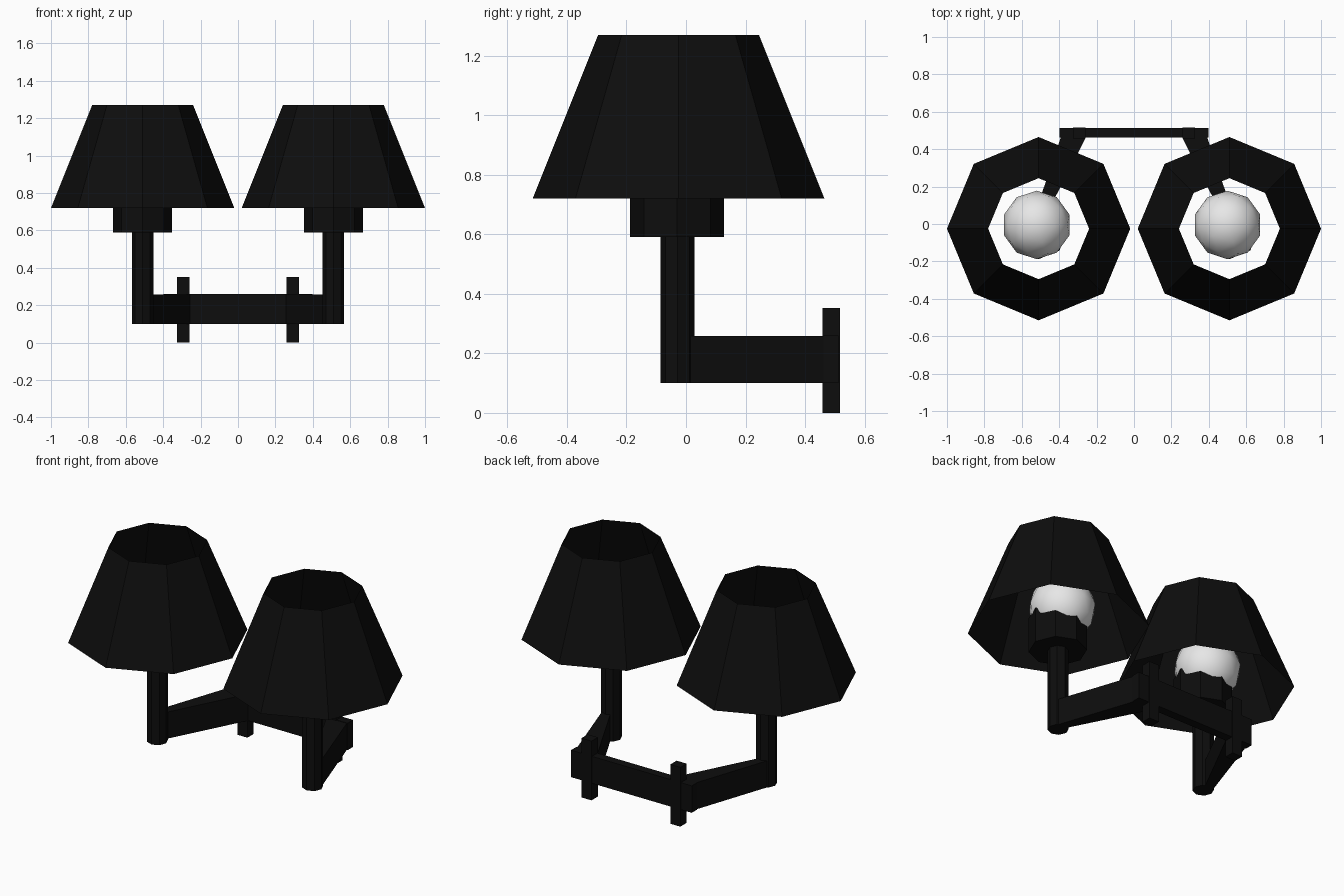
import bpy, bmesh
from mathutils import Matrix

cube = bpy.data.objects.get("Cube")
if cube:
    bpy.data.objects.remove(cube, do_unlink=True)


def material(name, rgb):
    m = bpy.data.materials.new(name)
    m.use_nodes = True
    m.diffuse_color = (*rgb, 1)
    m.node_tree.nodes["Principled BSDF"].inputs["Base Color"].default_value = (*rgb, 1)
    return m


black = material("matte_black", (0.004, 0.004, 0.004))
white = material("bulb_white", (0.8, 0.8, 0.8))


def finish(name, bm, mat, smooth=False):
    bmesh.ops.recalc_face_normals(bm, faces=bm.faces)
    mesh = bpy.data.meshes.new(name)
    bm.to_mesh(mesh)
    bm.free()
    mesh.materials.append(mat)
    for p in mesh.polygons:
        p.use_smooth = smooth
    obj = bpy.data.objects.new(name, mesh)
    bpy.context.collection.objects.link(obj)
    return obj


def octagon(name, x, y, z0, z1, r0, r1, capped=True):
    """Eight-sided upright column or cone."""
    bm = bmesh.new()
    bmesh.ops.create_cone(bm, cap_ends=capped, segments=8, radius1=r0, radius2=r1,
                          depth=z1 - z0,
                          matrix=Matrix.Translation((x, y, (z0 + z1) / 2)))
    return finish(name, bm, black)


def prism(name, outline, z0, z1):
    """Upright prism from a plan outline."""
    bm = bmesh.new()
    face = bm.faces.new([bm.verts.new((x, y, z0)) for x, y in outline])
    top = bmesh.ops.extrude_face_region(bm, geom=[face])
    verts = [v for v in top["geom"] if isinstance(v, bmesh.types.BMVert)]
    bmesh.ops.translate(bm, verts=verts, vec=(0, 0, z1 - z0))
    return finish(name, bm, black)


def box(name, x0, x1, y0, y1, z0, z1):
    return prism(name, [(x0, y0), (x1, y0), (x1, y1), (x0, y1)], z0, z1)


LAMP_X, LAMP_Y = 0.51, -0.025

for side, s in (("left", 1), ("right", -1)):
    x = s * LAMP_X
    # Open lampshade, socket and upright post
    octagon(side + "_shade", x, LAMP_Y, 0.72, 1.27, 0.49, 0.27, capped=False)
    octagon(side + "_socket", x, LAMP_Y - 0.005, 0.59, 0.80, 0.158, 0.158)
    octagon(side + "_post", x, LAMP_Y - 0.003, 0.10, 0.60, 0.057, 0.057)

    # Round bulb sitting in the socket
    bm = bmesh.new()
    bmesh.ops.create_icosphere(bm, subdivisions=2, radius=0.183,
                               matrix=Matrix.Translation((x - 0.01, -0.005, 0.85)))
    finish(side + "_bulb", bm, white, smooth=True)

    # Arm tapering from the wall bar to the post
    plan = [(0.255, 0.467), (0.39, 0.467), (0.555, -0.02), (0.505, -0.02)]
    prism(side + "_arm", [(s * px, py) for px, py in plan], 0.10, 0.258)

    # Wall mounting peg
    box(side + "_peg", s * 0.292 - 0.033, s * 0.292 + 0.033, 0.458, 0.517, 0, 0.352)

# Bar along the wall
box("wall_bar", -0.397, 0.397, 0.462, 0.513, 0.10, 0.26)
